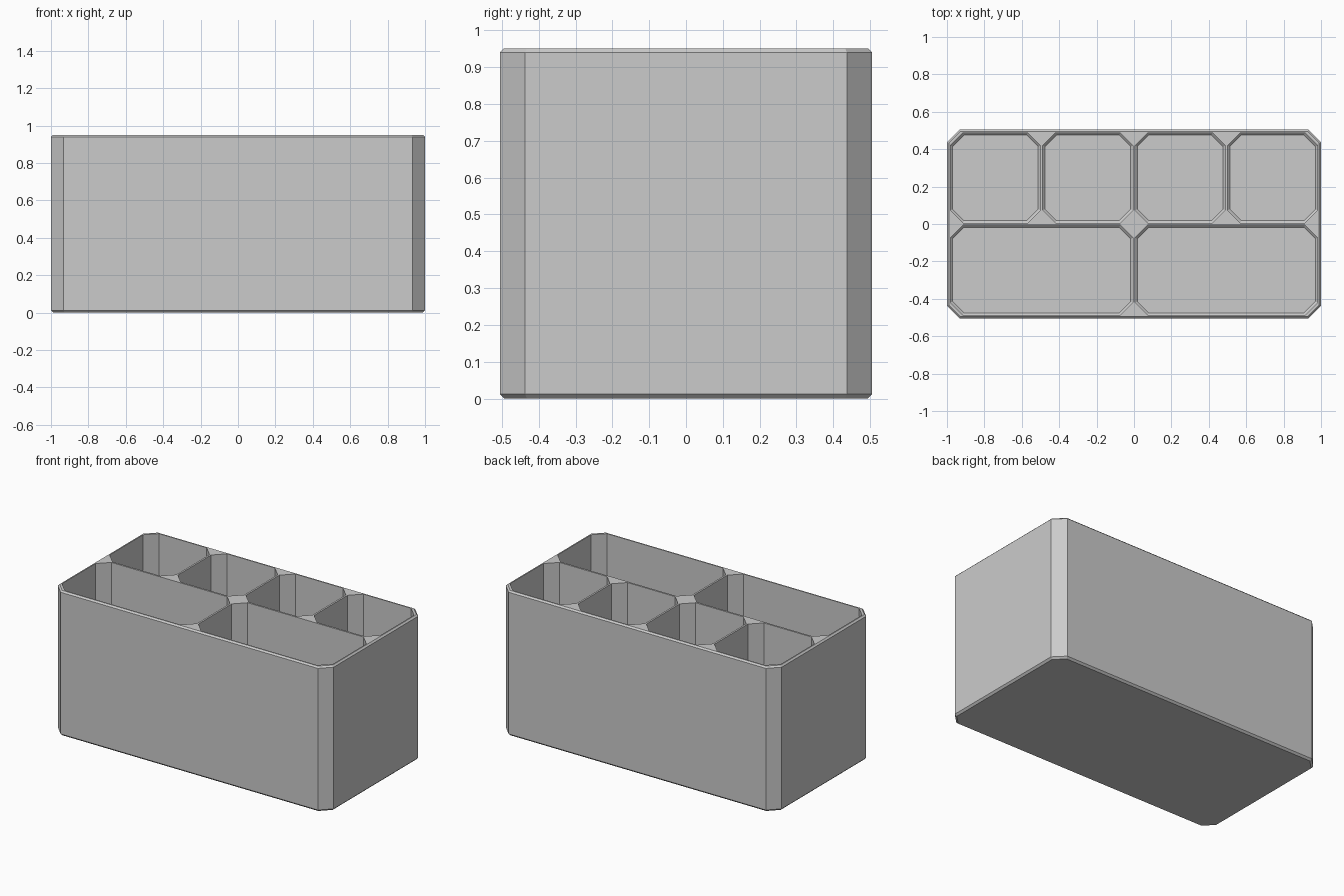
import bpy
import bmesh

HALF_X, HALF_Y, HEIGHT = 1.0, 0.505, 0.95
CORNER = 0.068      # cut of the vertical corners
EDGE = 0.012        # small bevel of the horizontal edges
WALL = 0.018        # outer wall
DIVIDER = 0.012     # walls between compartments
FLOOR = 0.022

cube = bpy.data.objects.get("Cube")
if cube:
    bpy.data.objects.remove(cube, do_unlink=True)

grey = bpy.data.materials.new("light grey plastic")
grey.use_nodes = True
colour = (0.6, 0.6, 0.6, 1)
grey.diffuse_color = colour
grey.node_tree.nodes["Principled BSDF"].inputs["Base Color"].default_value = colour


def ring(bm, x0, x1, y0, y1, inset, z):
    """Rectangle with cut corners, moved inwards by inset."""
    c = CORNER - inset * (2 - 2 ** 0.5)
    x0, x1, y0, y1 = x0 + inset, x1 - inset, y0 + inset, y1 - inset
    outline = [(x0 + c, y0), (x1 - c, y0), (x1, y0 + c), (x1, y1 - c),
               (x1 - c, y1), (x0 + c, y1), (x0, y1 - c), (x0, y0 + c)]
    return [bm.verts.new((x, y, z)) for x, y in outline]


def add_block(bm, bounds, levels):
    """Closed block lofted through (inset, height) levels."""
    rings = [ring(bm, *bounds, inset, z) for inset, z in levels]
    for low, high in zip(rings, rings[1:]):
        for i in range(len(low)):
            j = (i + 1) % len(low)
            bm.faces.new((low[i], low[j], high[j], high[i]))
    bm.faces.new(rings[0][::-1])
    bm.faces.new(rings[-1])


def make_object(name, bm):
    mesh = bpy.data.meshes.new(name)
    bm.to_mesh(mesh)
    bm.free()
    mesh.materials.append(grey)
    obj = bpy.data.objects.new(name, mesh)
    bpy.context.collection.objects.link(obj)
    return obj


# Outer body with bevelled foot and rim
bm = bmesh.new()
add_block(bm, (-HALF_X, HALF_X, -HALF_Y, HALF_Y),
          [(EDGE, 0), (0, EDGE), (0, HEIGHT - 0.01), (0.01, HEIGHT)])
body = make_object("compartment_box", bm)

# Compartments: two long ones in front, four square ones behind
bm = bmesh.new()
inner_x, inner_y = HALF_X - WALL, HALF_Y - WALL
rows = [(2, -inner_y, -DIVIDER / 2), (4, DIVIDER / 2, inner_y)]
for count, y0, y1 in rows:
    width = (2 * inner_x - (count - 1) * DIVIDER) / count
    for i in range(count):
        x0 = -inner_x + i * (width + DIVIDER)
        add_block(bm, (x0, x0 + width, y0, y1),
                  [(EDGE, FLOOR), (0, FLOOR + EDGE), (0, HEIGHT + 0.1)])
cutter = make_object("compartment_cutter", bm)
cutter.hide_render = True

# Hollow the body, then drop the cutter
hollow = body.modifiers.new("hollow", 'BOOLEAN')
hollow.operation = 'DIFFERENCE'
hollow.solver = 'EXACT'
hollow.object = cutter
bpy.ops.object.select_all(action='DESELECT')
body.select_set(True)
bpy.context.view_layer.objects.active = body
bpy.ops.object.modifier_apply(modifier=hollow.name)
bpy.data.objects.remove(cutter, do_unlink=True)
